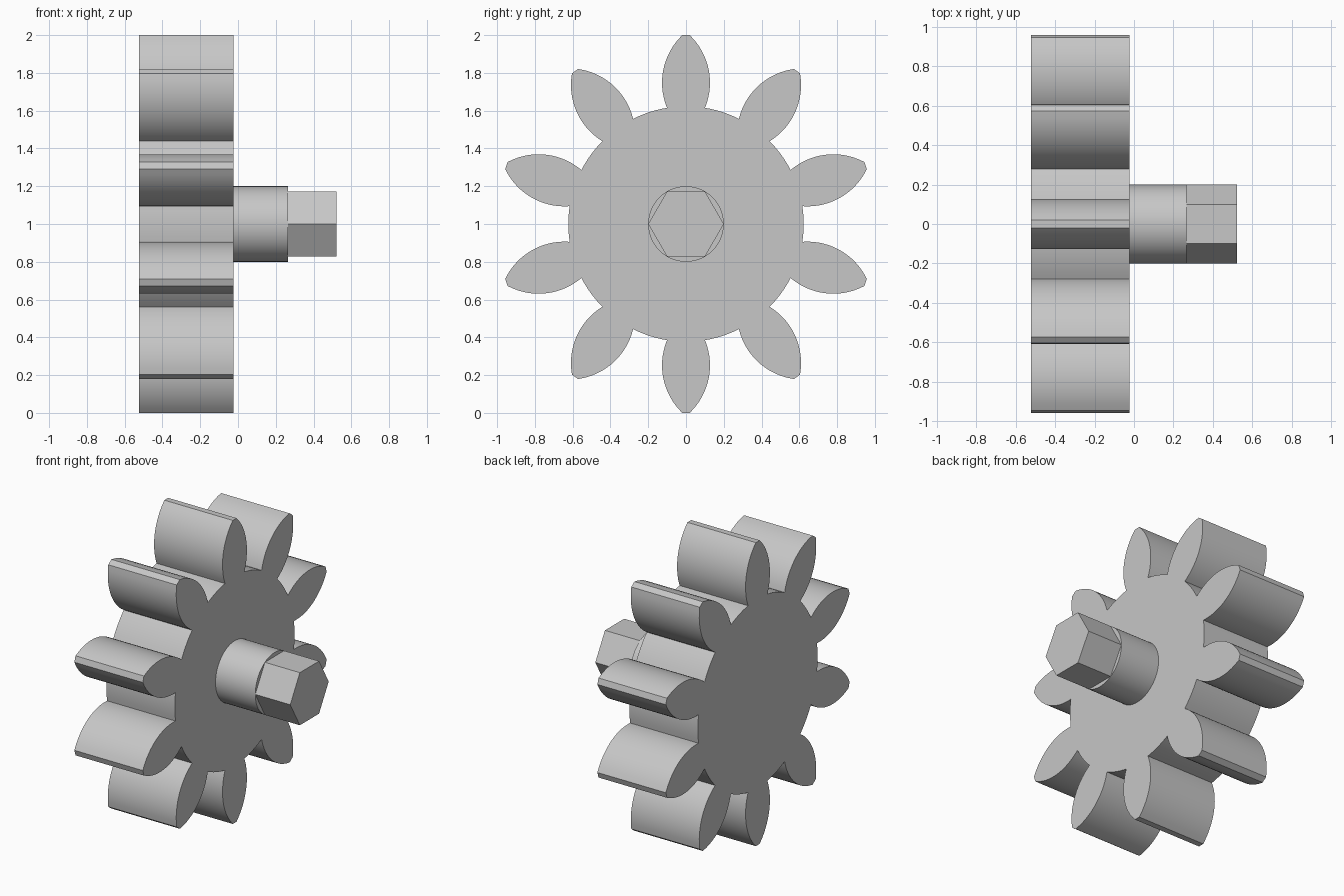
import bpy, bmesh
from math import sin, cos, tau, sqrt, atan2, hypot, radians

if "Cube" in bpy.data.objects:
    bpy.data.objects.remove(bpy.data.objects["Cube"], do_unlink=True)

steel = bpy.data.materials.new("plain_grey")
steel.use_nodes = True
GREY = (0.57, 0.57, 0.57, 1)
steel.diffuse_color = GREY
steel.node_tree.nodes["Principled BSDF"].inputs["Base Color"].default_value = GREY


def prism(name, outline, x0, x1):
    """Extrude a (y, z) outline along x, centred at axle height."""
    bm = bmesh.new()
    base = bm.faces.new([bm.verts.new((x0, y, z + 1)) for y, z in outline])
    out = bmesh.ops.extrude_face_region(bm, geom=[base], use_keep_orig=True)
    moved = [v for v in out["geom"] if isinstance(v, bmesh.types.BMVert)]
    bmesh.ops.translate(bm, verts=moved, vec=(x1 - x0, 0, 0))
    bmesh.ops.recalc_face_normals(bm, faces=bm.faces)
    mesh = bpy.data.meshes.new(name)
    bm.to_mesh(mesh)
    bm.free()
    mesh.materials.append(steel)
    obj = bpy.data.objects.new(name, mesh)
    bpy.context.collection.objects.link(obj)
    bpy.ops.object.select_all(action="DESELECT")
    obj.select_set(True)
    bpy.context.view_layer.objects.active = obj
    bpy.ops.object.shade_smooth_by_angle(angle=radians(25))
    return obj


def polygon(radius, sides):
    return [(radius * cos(tau * i / sides), radius * sin(tau * i / sides))
            for i in range(sides)]


# Tooth flank: a circular arc bulging outward, from root to narrow flat tip
TEETH, ROOT, FLANK, STEPS = 10, 0.615, 0.35, 14
flank = []
for i in range(STEPS + 1):
    h = ROOT + (1 - ROOT) * i / STEPS
    flank.append((0.127 - FLANK + sqrt(FLANK**2 - (h - 0.748)**2), h))
tooth = [(-w, h) for w, h in flank] + [(w, h) for w, h in reversed(flank)]

# Gear outline: each tooth followed by the root arc to the next one
base_w, base_h = flank[0]
root_r = hypot(base_w, base_h)
half = atan2(base_w, base_h)
pitch = tau / TEETH
outline = []
for k in range(TEETH):
    a = k * pitch
    outline += [(w * cos(a) + h * sin(a), h * cos(a) - w * sin(a)) for w, h in tooth]
    for j in range(1, 6):
        b = a + half + (pitch - 2 * half) * j / 6
        outline.append((root_r * sin(b), root_r * cos(b)))

prism("gear_wheel", outline, -0.523, -0.024)

# Round shaft with a hexagonal drive end
prism("round_shaft", polygon(0.2, 64), -0.024, 0.266)
prism("hex_drive", polygon(0.2, 6), 0.266, 0.521)
